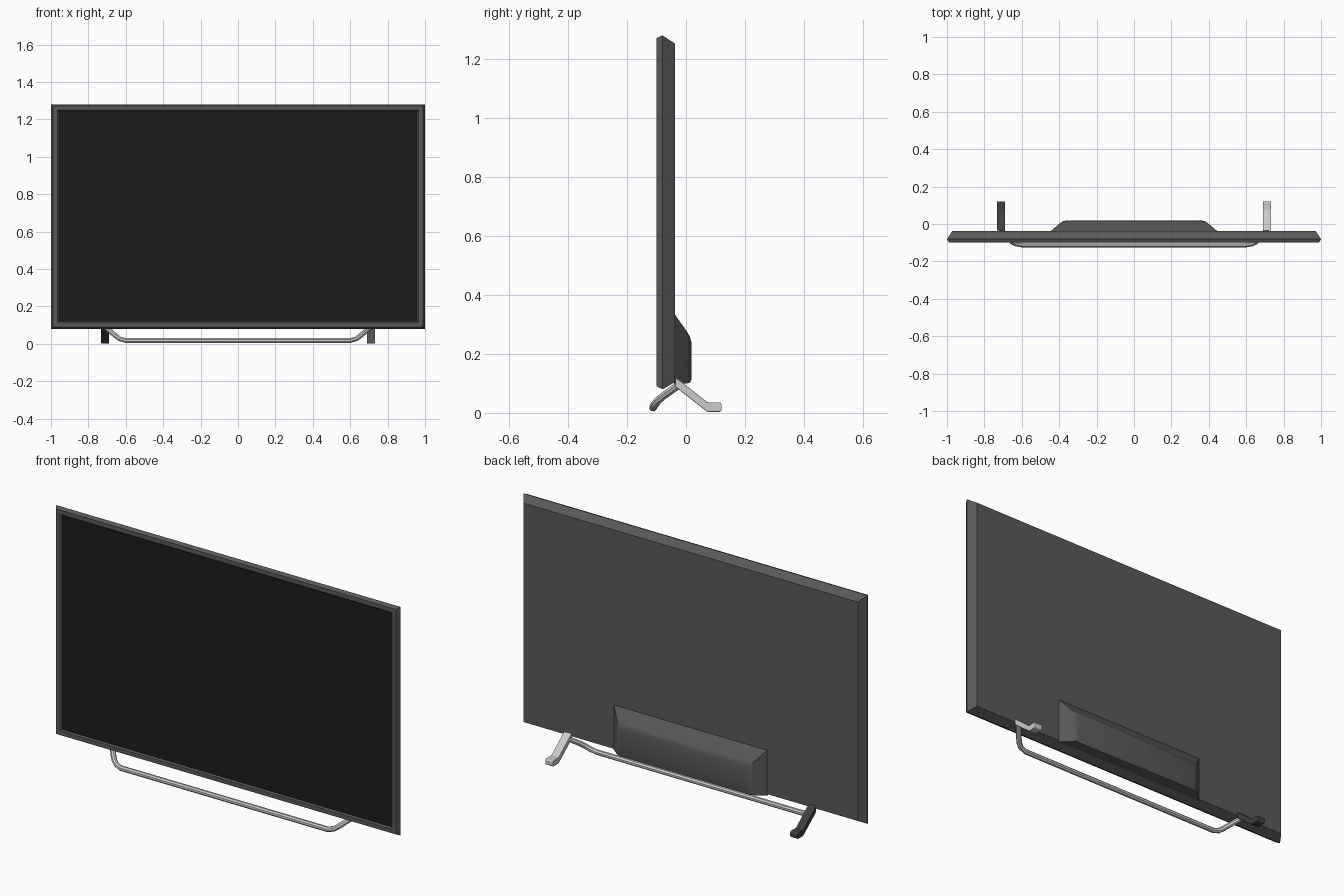
import bpy, bmesh
from mathutils import Vector

if "Cube" in bpy.data.objects:
    bpy.data.objects.remove(bpy.data.objects["Cube"])


def material(name, v):
    m = bpy.data.materials.new(name)
    m.diffuse_color = (v, v, v, 1)
    m.use_nodes = True
    m.node_tree.nodes["Principled BSDF"].inputs["Base Color"].default_value = m.diffuse_color
    return m


body = material("charcoal", 0.10)
glass = material("black_glass", 0.012)
dark = material("dark_grey", 0.05)


def finish(name, bm, mat=None, smooth=False):
    bmesh.ops.recalc_face_normals(bm, faces=bm.faces)
    me = bpy.data.meshes.new(name)
    bm.to_mesh(me)
    bm.free()
    ob = bpy.data.objects.new(name, me)
    bpy.context.collection.objects.link(ob)
    if mat:
        me.materials.append(mat)
    if smooth:
        bpy.ops.object.select_all(action='DESELECT')
        bpy.context.view_layer.objects.active = ob
        ob.select_set(True)
        bpy.ops.object.shade_smooth_by_angle(angle=0.6)
    return ob


def loft(name, rings, mat, cap_first=True, cap_last=True, smooth=False):
    """Join rectangles given as (y, half width, bottom z, top z)."""
    bm = bmesh.new()
    loops = [[bm.verts.new(p) for p in
              ((-w, y, a), (w, y, a), (w, y, b), (-w, y, b))]
             for y, w, a, b in rings]
    for l, m in zip(loops, loops[1:]):
        for i in range(4):
            j = (i + 1) % 4
            bm.faces.new((l[i], l[j], m[j], m[i]))
    if cap_first:
        bm.faces.new(loops[0])
    if cap_last:
        bm.faces.new(loops[-1])
    return finish(name, bm, mat, smooth)


# Housing with chamfered sides, bezel and recess for the screen
loft("housing", [(-0.038, 0.972, 0.104, 1.254), (-0.08, 1.0, 0.08, 1.281),
                 (-0.10, 0.989, 0.09, 1.272), (-0.10, 0.966, 0.112, 1.25),
                 (-0.093, 0.957, 0.119, 1.243)], body, cap_last=False)

# Screen: thin slab seated in the recess
loft("screen", [(-0.085, 0.959, 0.117, 1.245), (-0.0935, 0.959, 0.117, 1.245)], glass)

# Electronics bulge on the back
loft("rear_bulge", [(-0.04, 0.448, 0.098, 0.337), (0.004, 0.396, 0.100, 0.275),
                    (0.014, 0.382, 0.103, 0.257), (0.018, 0.368, 0.112, 0.24)],
     body, cap_first=False, smooth=True)

# Bent front stand tube, swept with mitred corners
half = [(0.712, -0.028, 0.092), (0.668, -0.080, 0.055), (0.652, -0.096, 0.041),
        (0.632, -0.107, 0.027), (0.60, -0.112, 0.018)]
path = [Vector(p) for p in half] + [Vector((-x, y, z)) for x, y, z in half[::-1]]
curve = bpy.data.curves.new("tube_path", 'CURVE')
curve.dimensions = '3D'
curve.bevel_depth = 0.0135
curve.bevel_resolution = 2
curve.use_fill_caps = True
spline = curve.splines.new('POLY')
spline.points.add(len(path) - 1)
for pt, p in zip(spline.points, path):
    pt.co = (*p, 1)
tmp = bpy.data.objects.new("tube_path", curve)
bpy.context.collection.objects.link(tmp)
bpy.context.view_layer.update()
bm = bmesh.new()
bm.from_mesh(tmp.to_mesh())
tmp.to_mesh_clear()
bpy.data.objects.remove(tmp)
finish("front_stand_tube", bm, smooth=True)

# Rear feet: extruded cranked profile in the y-z plane
profile = [(-0.036, 0.12), (-0.026, 0.114), (0.072, 0.036), (0.115, 0.036),
           (0.121, 0.030), (0.121, 0.009), (0.115, 0.003), (0.073, 0.003),
           (-0.036, 0.088)]
for side, name, mat in ((1, "right_rear_foot", None), (-1, "left_rear_foot", dark)):
    bm = bmesh.new()
    face = bm.faces.new([bm.verts.new((side * 0.711 - 0.022, y, z)) for y, z in profile])
    ext = bmesh.ops.extrude_face_region(bm, geom=[face])
    bmesh.ops.translate(bm, vec=(0.044, 0, 0),
                        verts=[v for v in ext["geom"] if isinstance(v, bmesh.types.BMVert)])
    foot = finish(name, bm, mat)
    bev = foot.modifiers.new("soft_edges", 'BEVEL')
    bev.width = 0.003
    bev.segments = 2
